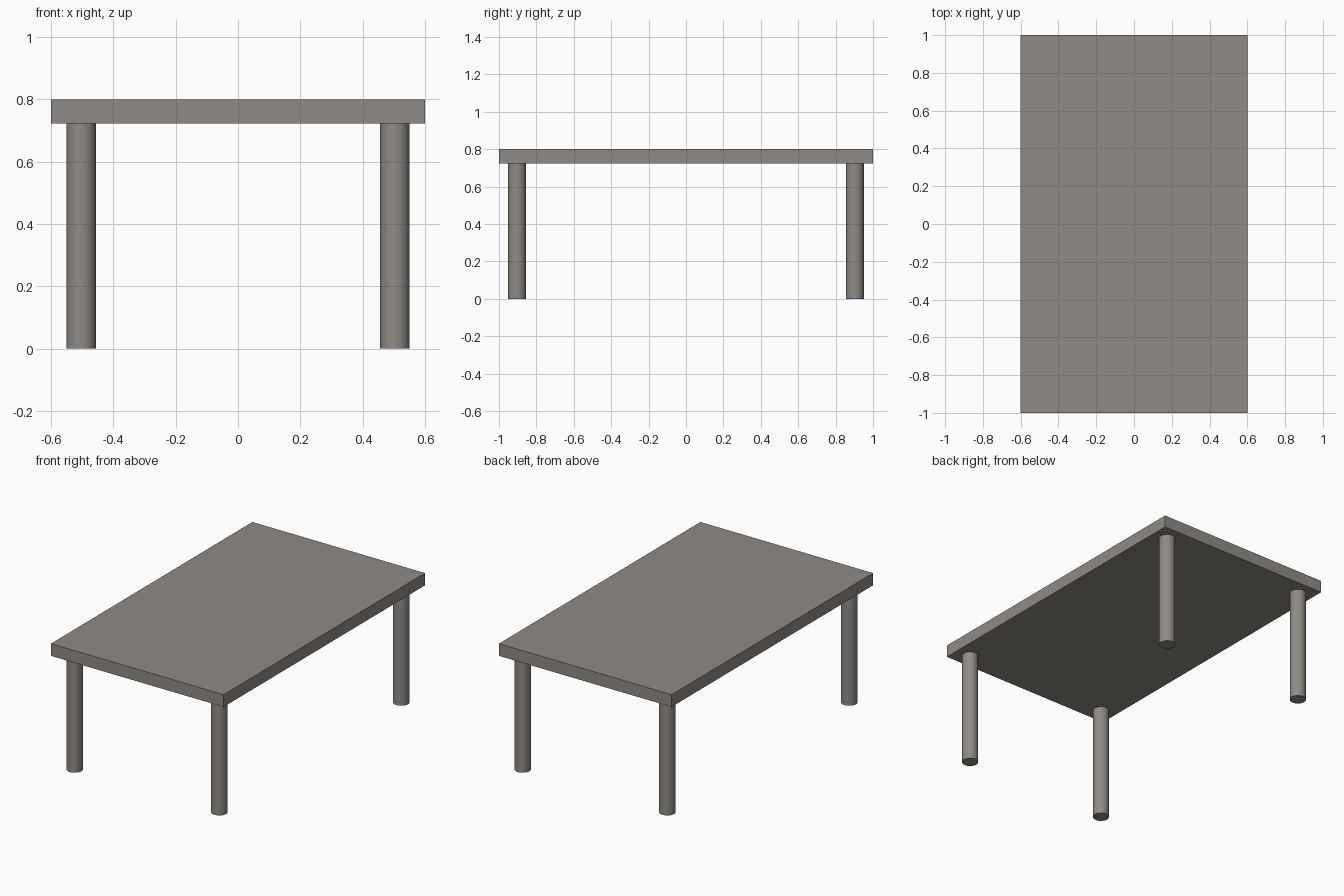
import bpy, math

if "Cube" in bpy.data.objects:
    bpy.data.objects.remove(bpy.data.objects["Cube"])

TOP_Z, THICK = 0.8, 0.077
LEG_R, LEG_X, LEG_Y = 0.0475, 0.503, 0.903
leg_h = TOP_Z - THICK

# Warm dark grey finish
finish = bpy.data.materials.new("warm_grey")
finish.diffuse_color = (0.28, 0.255, 0.23, 1)
finish.use_nodes = True
finish.node_tree.nodes["Principled BSDF"].inputs["Base Color"].default_value = finish.diffuse_color

# Rectangular slab top
bpy.ops.mesh.primitive_cube_add(size=1, location=(0, 0, TOP_Z - THICK / 2))
top = bpy.context.object
top.name = "table_top"
top.scale = (1.2, 2.0, THICK)
bpy.ops.object.transform_apply(location=False, rotation=False, scale=True)
top.data.materials.append(finish)


# Round leg standing on the floor
def add_leg(name, x, y):
    bpy.ops.mesh.primitive_cylinder_add(vertices=48, radius=LEG_R, depth=leg_h,
                                        location=(x, y, leg_h / 2))
    leg = bpy.context.object
    leg.name = name
    leg.data.materials.append(finish)
    bpy.ops.object.shade_smooth_by_angle(angle=math.radians(30))


# One leg in each corner
for y_name, sy in (("front", -1), ("back", 1)):
    for x_name, sx in (("left", -1), ("right", 1)):
        add_leg(f"{y_name}_{x_name}_leg", sx * LEG_X, sy * LEG_Y)
